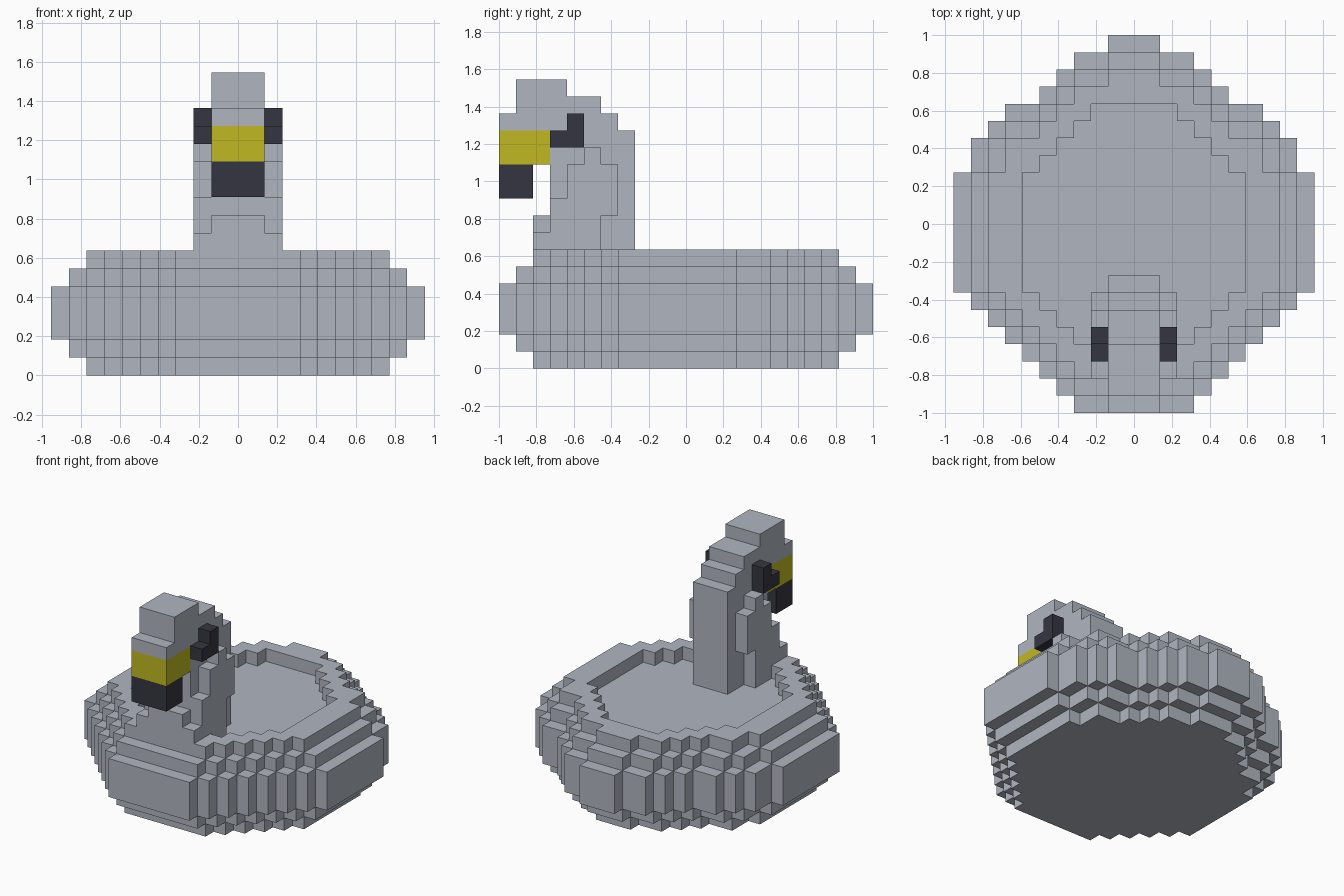
import bpy
import bmesh
from mathutils import Vector

if "Cube" in bpy.data.objects:
    bpy.data.objects.remove(bpy.data.objects["Cube"], do_unlink=True)

U = 1 / 11  # edge length of one block


def material(name, rgb):
    m = bpy.data.materials.new(name)
    m.use_nodes = True
    m.diffuse_color = (*rgb, 1)
    bsdf = m.node_tree.nodes["Principled BSDF"]
    bsdf.inputs["Base Color"].default_value = (*rgb, 1)
    bsdf.inputs["Roughness"].default_value = 0.8
    return m


GREY = material("pale grey", (0.434, 0.468, 0.527))
YELLOW = material("yellow", (0.527, 0.491, 0.016))
DARK = material("dark charcoal", (0.036, 0.036, 0.053))


def build(name, cells, mat):
    """Skin a set of (x, y, z) blocks, keeping only the outer faces."""
    bm = bmesh.new()
    verts = {}

    def vert(p):
        if p not in verts:
            verts[p] = bm.verts.new(((p[0] - 0.5) * U, p[1] * U - 1, p[2] * U))
        return verts[p]

    for c in cells:
        for axis in range(3):
            a, b = (axis + 1) % 3, (axis + 2) % 3
            for side in (0, 1):
                near = list(c)
                near[axis] += 2 * side - 1
                if tuple(near) in cells:
                    continue
                loop = []
                for da, db in ((0, 0), (1, 0), (1, 1), (0, 1)):
                    p = list(c)
                    p[axis] += side
                    p[a] += da
                    p[b] += db
                    loop.append(vert(tuple(p)))
                bm.faces.new(loop if side else loop[::-1])
    # Merge flat areas into large faces
    bmesh.ops.dissolve_limit(bm, angle_limit=0.01, verts=bm.verts[:], edges=bm.edges[:])
    mesh = bpy.data.meshes.new(name)
    bm.to_mesh(mesh)
    bm.free()
    mesh.materials.append(mat)
    obj = bpy.data.objects.new(name, mesh)
    bpy.context.collection.objects.link(obj)
    return obj


def columns(spec, xs):
    """Blocks from (row, bottom, top) columns repeated over xs."""
    return {(x, y, z) for y, z0, z1 in spec for z in range(z0, z1) for x in xs}


def shrink(rows):
    """Inset a plan, given as half-widths per row, by one block."""
    padded = [-1] + rows + [-1]
    return [max(-1, min(padded[i], padded[i + 1] - 1, padded[i + 2]))
            for i in range(len(rows))]


# Ring-shaped float: stepped tiers with a shallow basin in the top
wide = [3, 4, 5, 6, 7, 8, 9] + [10] * 7 + [9, 9, 8, 7, 5, 4, 3, 1]
middle = shrink(wide)
narrow = shrink(middle)
tiers = [narrow, middle, wide, wide, wide, middle, narrow]
body = {(x, y, z) for z, rows in enumerate(tiers)
        for y, n in enumerate(rows) for x in range(-n, n + 1)}
basin = [3, 4, 5] + [6] * 7 + [5, 4, 3, 2]
body -= {(x, y + 4, 6) for y, n in enumerate(basin) for x in range(-n, n + 1)}
build("float_body", body, GREY)

# Neck and head core, with stepped cheeks on both sides
CORE = (-1, 0, 1)
SIDES = (-2, 2)
neck = columns([(0, 14, 15), (1, 14, 17), (2, 14, 17), (2, 7, 9), (3, 7, 17),
                (4, 6, 16), (5, 6, 16), (6, 6, 15), (7, 6, 14)], CORE)
neck |= columns([(2, 7, 8), (3, 7, 10), (4, 6, 12), (5, 6, 13), (6, 9, 12)], SIDES)
build("neck_and_head", neck, GREY)

# Beak and its drooping tip
build("beak", columns([(0, 12, 14), (1, 12, 14), (2, 12, 14)], CORE), YELLOW)
build("beak_tip", columns([(0, 10, 12), (1, 10, 12)], CORE), DARK)

# Eyes
for name, x in (("left_eye", 2), ("right_eye", -2)):
    build(name, columns([(3, 13, 14), (4, 13, 15)], (x,)), DARK)
